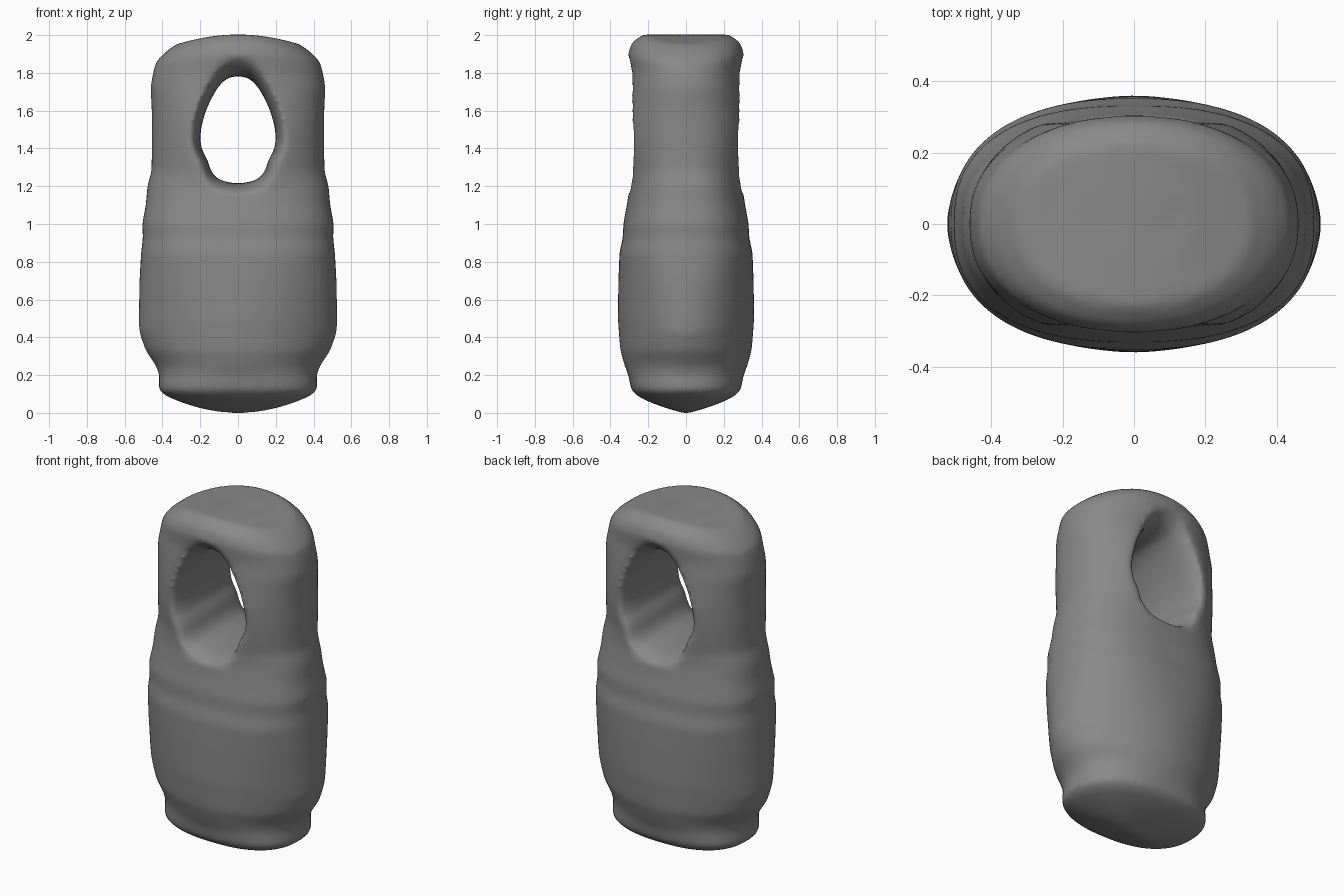
import bpy, bmesh, math

if "Cube" in bpy.data.objects:
    bpy.data.objects.remove(bpy.data.objects["Cube"])


def loft(name, rings):
    """Skin a list of closed rings and cap both ends with a fan."""
    bm = bmesh.new()
    loops = [[bm.verts.new(p) for p in ring] for ring, _ in rings]
    for a, b in zip(loops, loops[1:]):
        n = len(a)
        for i in range(n):
            j = (i + 1) % n
            bm.faces.new((a[i], a[j], b[j], b[i]))
    for loop, (_, tip) in ((loops[0], rings[0]), (loops[-1], rings[-1])):
        c = bm.verts.new(tip)
        for i in range(len(loop)):
            bm.faces.new((loop[i], loop[(i + 1) % len(loop)], c))
    bmesh.ops.recalc_face_normals(bm, faces=bm.faces)
    me = bpy.data.meshes.new(name)
    bm.to_mesh(me)
    bm.free()
    ob = bpy.data.objects.new(name, me)
    bpy.context.collection.objects.link(ob)
    return ob


# how boxy the section is at a few heights
BOXY = [(0, 2.4), (0.15, 2.35), (0.25, 1.95), (0.45, 1.85), (0.65, 2.05), (0.85, 2.4),
        (1.05, 2.5), (1.3, 2.3), (1.75, 2.3), (1.9, 2.15), (2.1, 2.1)]


def boxy(z):
    for (z0, a), (z1, b) in zip(BOXY, BOXY[1:]):
        if z <= z1:
            return a + (b - a) * (z - z0) / (z1 - z0)


def section(z, hx, hy, sag, tip_z):
    """Rounded oblong section, drooping at its x ends by sag."""
    n, count, pts = boxy(z), 96, []
    for i in range(count):
        a = 2 * math.pi * (i + 0.5) / count
        c, s = math.cos(a), math.sin(a)
        x = math.copysign(abs(c) ** (2 / n), c) * hx
        y = math.copysign(abs(s) ** (2 / n), s) * hy
        pts.append((x, y, z - sag * (x / 0.46) ** 2))
    return pts, (0, 0, tip_z)


# body: height, half width, half depth, droop
rows = [
    (0.006, 0.11, 0.04, 0), (0.027, 0.21, 0.11, 0), (0.056, 0.30, 0.19, 0),
    (0.088, 0.378, 0.255, 0), (0.12, 0.42, 0.29, 0), (0.20, 0.416, 0.305, 0),
    (0.25, 0.435, 0.325, 0), (0.33, 0.49, 0.348, 0), (0.43, 0.524, 0.356, 0),
    (0.50, 0.526, 0.361, 0), (0.70, 0.522, 0.358, 0), (0.85, 0.513, 0.352, 0),
    (0.93, 0.503, 0.334, 0), (1.00, 0.508, 0.332, 0), (1.10, 0.488, 0.313, 0),
    (1.20, 0.48, 0.30, 0), (1.28, 0.458, 0.305, 0), (1.36, 0.457, 0.316, 0),
    (1.45, 0.457, 0.323, 0), (1.55, 0.456, 0.323, 0), (1.64, 0.458, 0.314, 0),
    (1.72, 0.464, 0.303, 0), (1.80, 0.45, 0.296, 0), (1.90, 0.436, 0.307, 0.05),
    (1.96, 0.395, 0.287, 0.08), (2.003, 0.33, 0.23, 0.1), (2.003, 0.17, 0.11, 0.1),
]
body = loft("body", [section(*r, -0.003 if i == 0 else 2.003) for i, r in enumerate(rows)])

# egg-shaped opening: half width, height
egg = [(0.0, 1.213), (0.06, 1.22), (0.115, 1.24), (0.145, 1.28), (0.163, 1.34),
       (0.192, 1.39), (0.203, 1.45), (0.195, 1.52), (0.172, 1.60), (0.14, 1.67),
       (0.105, 1.73), (0.06, 1.775), (0.0, 1.787)]
outline = egg + [(-x, z) for x, z in egg[-2:0:-1]]
# depth, width scale, height scale of the flaring hole
half = [(0.0, 0.99, 0.99), (0.08, 1.0, 1.0), (0.16, 1.03, 1.03), (0.22, 1.08, 1.08),
        (0.26, 1.15, 1.16), (0.29, 1.25, 1.26), (0.40, 1.75, 1.6)]
flare = [(-y, a, b) for y, a, b in half[:0:-1]] + half
rings = []
for y, kx, kz in flare:
    ring = []
    for x, z in outline:
        # the lower lip flares less than the top
        k = kz if z > 1.48 else 1 + (kz - 1) * 0.6
        ring.append((x * kx, y, 1.48 + (z - 1.48) * k))
    rings.append((ring, (0, y, 1.48)))
cutter = loft("opening_cutter", rings)
cutter.hide_render = True
cutter.hide_viewport = True

# cut, then soften into one lumpy skin
m = body.modifiers.new("opening", 'BOOLEAN')
m.operation = 'DIFFERENCE'
m.solver = 'EXACT'
m.object = cutter
m = body.modifiers.new("skin", 'REMESH')
m.mode = 'VOXEL'
m.voxel_size = 0.016
m.use_smooth_shade = True
m = body.modifiers.new("soften", 'SMOOTH')
m.factor = 0.5
m.iterations = 12

# dark grey finish
grey = bpy.data.materials.new("dark_grey")
grey.diffuse_color = (0.25, 0.25, 0.25, 1)
grey.use_nodes = True
grey.node_tree.nodes["Principled BSDF"].inputs["Base Color"].default_value = grey.diffuse_color
body.data.materials.append(grey)
